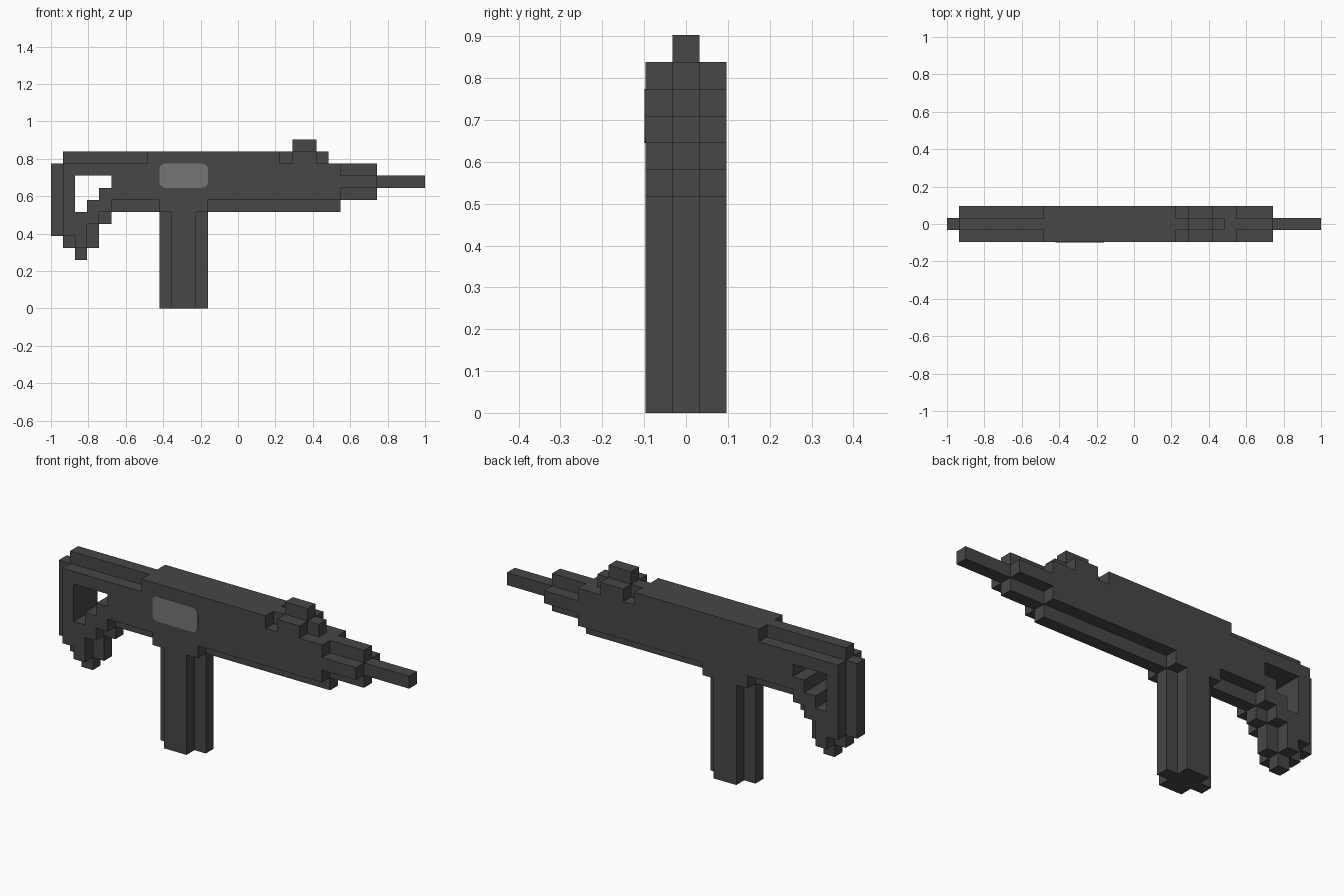
import bpy
import bmesh
from mathutils import Vector

if "Cube" in bpy.data.objects:
    bpy.data.objects.remove(bpy.data.objects["Cube"], do_unlink=True)

U = 2 / 31  # size of one block


def material(name, value):
    m = bpy.data.materials.new(name)
    m.use_nodes = True
    col = (value, value, value, 1)
    m.diffuse_color = col
    bsdf = m.node_tree.nodes["Principled BSDF"]
    bsdf.inputs["Base Color"].default_value = col
    bsdf.inputs["Roughness"].default_value = 0.8
    return m


dark = material("dark_gunmetal", 0.063)
grey = material("mid_grey", 0.18)

# Block runs per part: (x0, x1, z0, z1) in blocks.
# "core" is the middle layer, "side" the two mirrored outer layers.
PARTS = {
    "stock": {
        "core": [(0, 2, 6, 12), (1, 5, 11, 13), (4, 5, 9, 10), (3, 5, 8, 9),
                 (0, 5, 7, 8), (0, 4, 6, 7), (1, 4, 5, 6), (2, 3, 4, 5)],
        "side": [(1, 2, 6, 12), (1, 5, 11, 12), (4, 5, 9, 10), (3, 5, 8, 9),
                 (1, 4, 7, 8), (1, 3, 6, 7), (2, 3, 5, 6)],
    },
    "receiver": {
        "core": [(5, 24, 8, 12), (5, 19, 12, 13)],
        "side": [(5, 24, 9, 12), (8, 19, 12, 13), (9, 13, 8, 9)],
    },
    "sight": {
        "core": [(19, 23, 12, 13), (20, 22, 13, 14)],
        "side": [(20, 22, 12, 13)],
    },
    "magazine": {
        "core": [(9, 13, 0, 8)],
        "side": [(10, 12, 0, 8)],
    },
    "barrel_shroud": {
        "core": [(24, 27, 9, 12)],
        "side": [(24, 27, 10, 11)],
    },
    "barrel": {
        "core": [(27, 31, 10, 11)],
        "side": [],
    },
}


def cells(part):
    out = set()
    for layer, ys in (("core", (0,)), ("side", (-1, 1))):
        for x0, x1, z0, z1 in part[layer]:
            out |= {(x, y, z) for x in range(x0, x1) for y in ys for z in range(z0, z1)}
    return out


def finish(bm, name, mat):
    me = bpy.data.meshes.new(name)
    bm.to_mesh(me)
    bm.free()
    me.materials.append(mat)
    ob = bpy.data.objects.new(name, me)
    bpy.context.collection.objects.link(ob)
    return ob


solid = set().union(*(cells(p) for p in PARTS.values()))
AXES = [Vector((1, 0, 0)), Vector((0, 1, 0)), Vector((0, 0, 1))]


def build(name, part):
    """Skin the blocks of a part, leaving out every hidden face."""
    bm = bmesh.new()
    for c in sorted(cells(part)):
        mid = Vector(c) + Vector((0.5, 0, 0.5))
        for i in range(3):
            for s in (-1, 1):
                n = AXES[i] * s
                if tuple(int(v) for v in Vector(c) + n) in solid:
                    continue
                a, b = AXES[(i + 1) % 3] * 0.5, AXES[(i + 2) % 3] * 0.5 * s
                quad = (-a - b, a - b, a + b, -a + b)
                bm.faces.new([bm.verts.new((mid + n * 0.5 + q - Vector((15.5, 0, 0))) * U)
                              for q in quad])
    bmesh.ops.remove_doubles(bm, verts=bm.verts, dist=0.001)
    # Merge flat neighbours into large faces
    bmesh.ops.dissolve_limit(bm, angle_limit=0.01, verts=bm.verts, edges=bm.edges)
    finish(bm, name, dark)


for part_name, part in PARTS.items():
    build(part_name, part)

# Rounded ejection plate on the front face
bm = bmesh.new()
bmesh.ops.create_cube(bm, size=1)
bmesh.ops.scale(bm, vec=(4 * U, 0.006, 2 * U), verts=bm.verts)
corners = [e for e in bm.edges if abs(e.verts[0].co.y - e.verts[1].co.y) > 0.001]
bmesh.ops.bevel(bm, geom=corners, offset=0.028, segments=3, profile=0.5, affect='EDGES')
plate = finish(bm, "ejection_plate", grey)
plate.location = ((11 - 15.5) * U, -1.5 * U, 11 * U)
